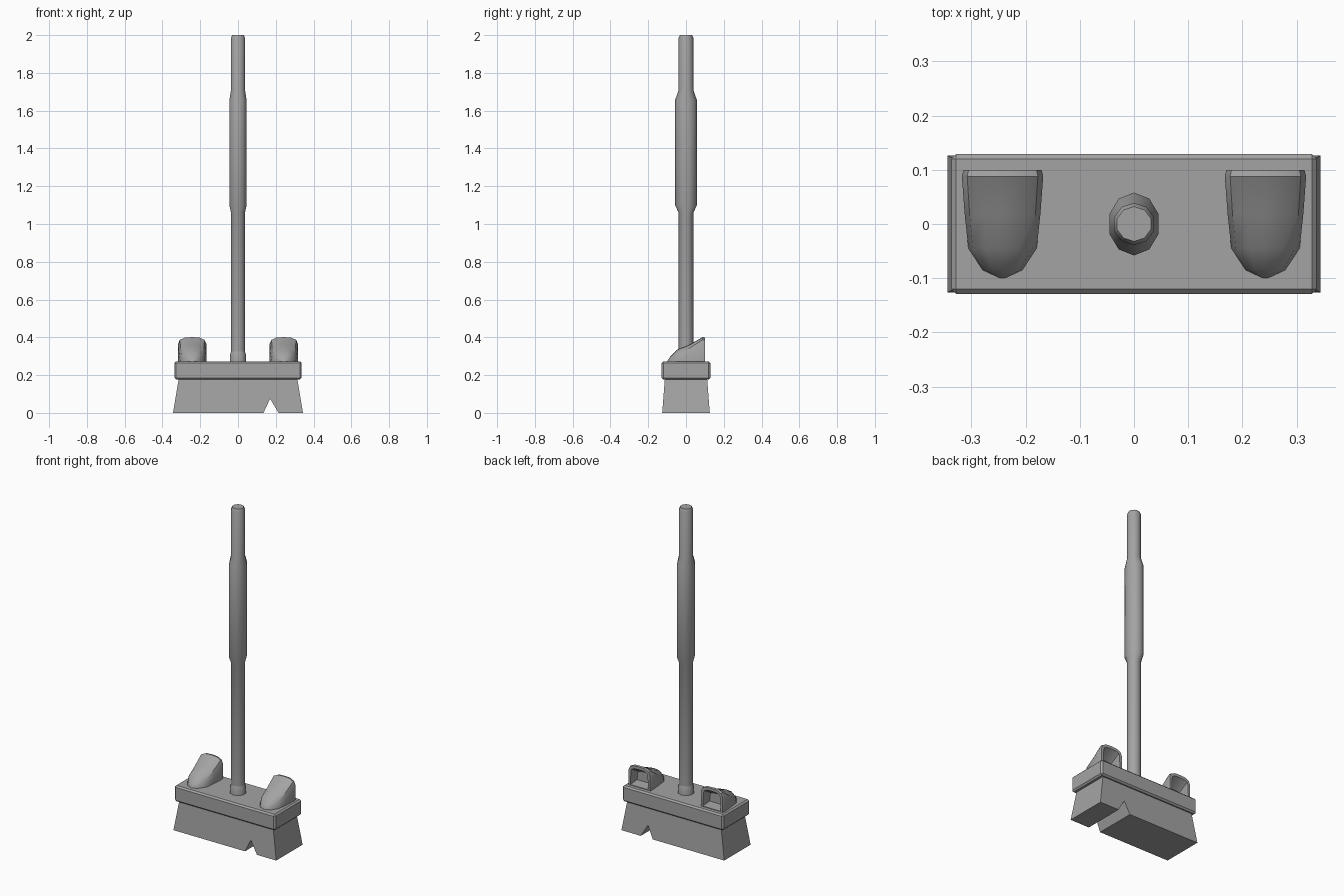
import bpy, bmesh
from math import cos, sin, pi, radians

cube = bpy.data.objects.get("Cube")
if cube:
    bpy.data.objects.remove(cube, do_unlink=True)

grey = bpy.data.materials.new("mid grey")
grey.use_nodes = True
colour = (0.37, 0.37, 0.37, 1)
grey.diffuse_color = colour
grey.node_tree.nodes["Principled BSDF"].inputs["Base Color"].default_value = colour


def finish(name, bm, angle=None, bevel=0):
    bmesh.ops.recalc_face_normals(bm, faces=bm.faces[:])
    mesh = bpy.data.meshes.new(name)
    bm.to_mesh(mesh)
    bm.free()
    mesh.materials.append(grey)
    obj = bpy.data.objects.new(name, mesh)
    bpy.context.collection.objects.link(obj)
    if bevel:
        mod = obj.modifiers.new("soft edges", "BEVEL")
        mod.width, mod.segments = bevel, 1
    if angle:
        bpy.ops.object.select_all(action="DESELECT")
        obj.select_set(True)
        bpy.context.view_layer.objects.active = obj
        bpy.ops.object.shade_smooth_by_angle(angle=radians(angle))
    return obj


def loft(rings, closed=True, cap_ends=True):
    """Skin a list of equal-length rings and cap both ends."""
    bm = bmesh.new()
    loops = [[bm.verts.new(p) for p in ring] for ring in rings]
    for a, b in zip(loops, loops[1:]):
        n = len(a)
        for i in range(n):
            j = (i + 1) % n
            bm.faces.new((a[i], a[j], b[j], b[i]))
    bm.faces.new(loops[0])
    bm.faces.new(loops[-1])
    return bm


def pole(name, profile, sides=10):
    """Upright tube from (x radius, y radius, height) stations."""
    rings = [[(rx * cos(pi / 2 + 2 * pi * i / sides),
               ry * sin(pi / 2 + 2 * pi * i / sides), z)
              for i in range(sides)] for rx, ry, z in profile]
    return finish(name, loft(rings), 40)


# Handle with its thicker grip, and the collar at the foot
pole("handle", [(.039, .039, .25), (.039, .039, 1.06), (.048, .058, 1.10),
                (.048, .058, 1.655), (.039, .039, 1.71),
                (.039, .039, 1.985), (.033, .032, 2.0)])
pole("handle_collar", [(.045, .045, .26), (.045, .045, .305), (.039, .039, .325)])

# Broom head block
bm = bmesh.new()
bmesh.ops.create_cube(bm, size=1)
for v in bm.verts:
    v.co = (v.co.x * .674, v.co.y * .258, .225 + v.co.z * .096)
finish("head_block", bm, bevel=.009)

# Flared bristles with a notch missing from the left part
outline = [(-.344, 0), (.135, 0), (.17, .075), (.215, 0), (.344, 0),
           (.314, .18), (-.314, .18)]
rings = []
for side in (-1, 1):
    rings.append([(x, side * (.126 - .014 * z / .18), z) for x, z in outline])
finish("bristles", loft(rings))


# Arched scoops: stations of (y, half width, shoulder height, crown height)
stations = [(.1, .072, .093, .129), (.088, .075, .095, .131),
            (.02, .070, .045, .092), (-.045, .063, .002, .066),
            (-.085, .037, .001, .026), (-.101, .003, .0005, .001)]
arch = [(1, 0), (.87, .6), (.5, .95), (0, 1), (-.5, .95), (-.87, .6), (-1, 0)]


def scoop(name, cx, base=.27):
    rings = []
    for y, w, low, high in stations:
        ring = [(cx + w * a, y, base + low + (high - low) * b) for a, b in arch]
        ring += [(cx - w, y, base - .005), (cx + w, y, base - .005)]
        rings.append(ring)
    bm = loft(rings)
    # Recess the rear mouth
    bm.faces.ensure_lookup_table()
    bmesh.ops.recalc_face_normals(bm, faces=bm.faces[:])
    mouth = max(bm.faces, key=lambda f: f.calc_center_median().y)
    bmesh.ops.inset_region(bm, faces=[mouth], thickness=.017)
    ext = bmesh.ops.extrude_discrete_faces(bm, faces=[mouth])
    for v in ext["faces"][0].verts:
        v.co.y -= .065
        v.co.z = base + .008 + (v.co.z - base) * .55
    finish(name, bm, 35)


scoop("right_scoop", -.2425)
scoop("left_scoop", .2425)
